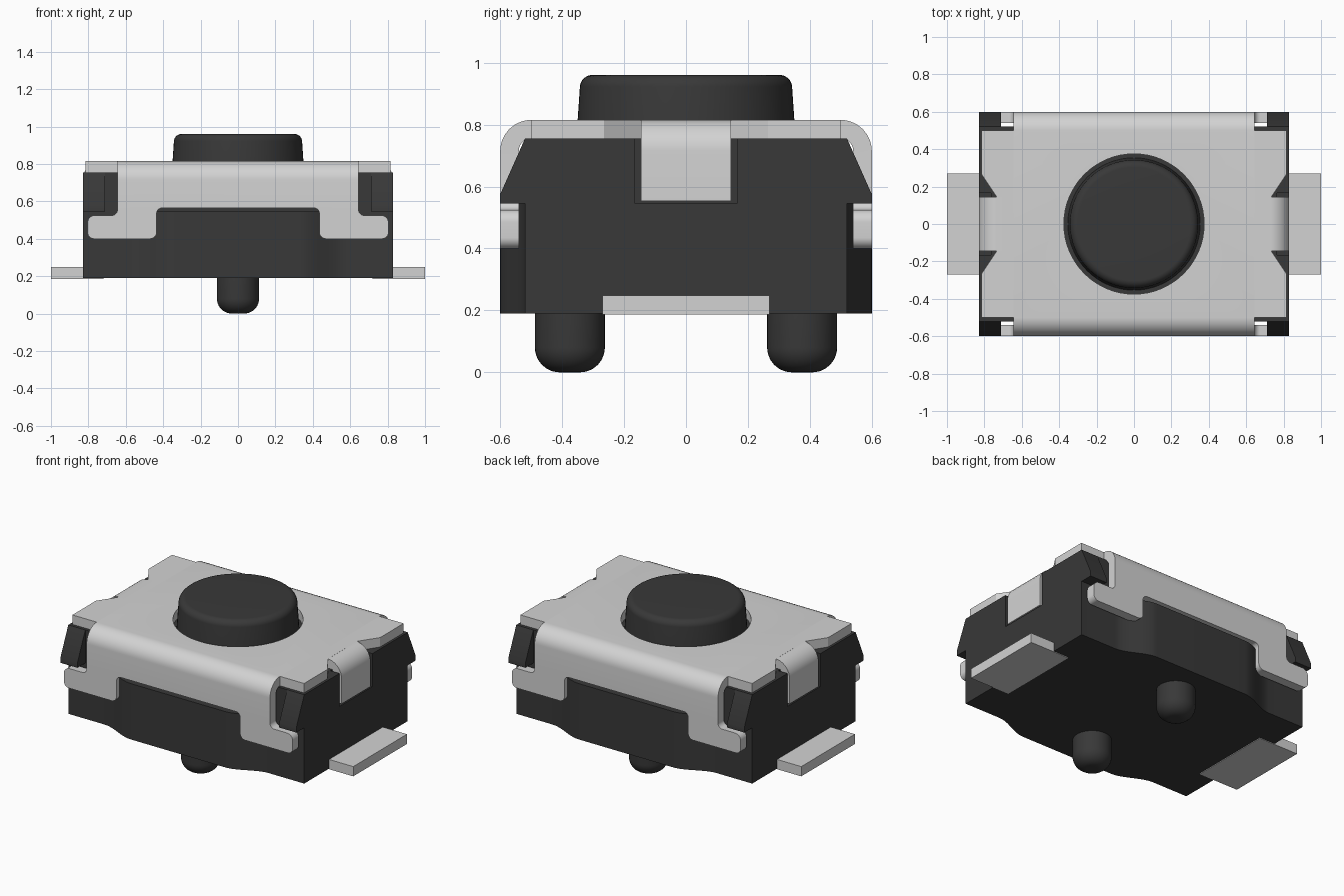
import bpy, bmesh
from math import cos, sin, pi
from mathutils import Vector

cube = bpy.data.objects.get("Cube")
if cube:
    bpy.data.objects.remove(cube, do_unlink=True)


def material(name, value):
    m = bpy.data.materials.new(name)
    m.use_nodes = True
    colour = (value, value, value, 1)
    m.diffuse_color = colour
    m.node_tree.nodes["Principled BSDF"].inputs["Base Color"].default_value = colour
    return m


PLASTIC = material("dark grey plastic", 0.04)
METAL = material("light grey metal", 0.65)


def rounded(points, steps=8):
    """Replace each (a, b, radius) corner by an arc; (a, b) corners stay sharp."""
    out = []
    for i, p in enumerate(points):
        c = Vector(p[:2])
        if len(p) < 3:
            out.append(c)
            continue
        u = (Vector(points[i - 1][:2]) - c).normalized()
        v = (Vector(points[(i + 1) % len(points)][:2]) - c).normalized()
        half = u.angle(v) / 2
        mid = c + (u + v).normalized() * (p[2] / sin(half))
        reach = p[2] * cos(half) / sin(half)
        start = c + u * reach - mid
        end = c + v * reach - mid
        for k in range(steps + 1):
            t = k / steps
            out.append(mid + start.lerp(end, t).normalized() * p[2])
    return out


def finish(name, bm, mat):
    bmesh.ops.recalc_face_normals(bm, faces=bm.faces)
    mesh = bpy.data.meshes.new(name)
    bm.to_mesh(mesh)
    bm.free()
    mesh.materials.append(mat)
    ob = bpy.data.objects.new(name, mesh)
    bpy.context.collection.objects.link(ob)
    return ob


def prism(name, points, axis, lo, hi, mat):
    """Extrude a 2D outline along the given axis."""
    place = {"x": lambda a, b, t: (t, a, b),
             "y": lambda a, b, t: (a, t, b),
             "z": lambda a, b, t: (a, b, t)}[axis]
    bm = bmesh.new()
    pts = rounded(points)
    rings = [[bm.verts.new(place(p[0], p[1], t)) for p in pts] for t in (lo, hi)]
    for ring in rings:
        bm.faces.new(ring)
    for i in range(len(pts)):
        bm.faces.new((rings[0][i - 1], rings[0][i], rings[1][i], rings[1][i - 1]))
    return finish(name, bm, mat)


def lathe(name, points, mat, y=0, segments=64):
    """Turn a radius/height profile around a vertical axis."""
    bm = bmesh.new()
    rings = []
    for r, z in rounded(points):
        rings.append([bm.verts.new((r * cos(2 * pi * k / segments),
                                    y + r * sin(2 * pi * k / segments), z))
                      for k in range(segments)])
    for a, b in zip(rings, rings[1:]):
        for k in range(segments):
            bm.faces.new((a[k - 1], a[k], b[k], b[k - 1]))
    bm.faces.new(rings[0])
    bm.faces.new(rings[-1])
    return finish(name, bm, mat)


def mirrored(points):
    """Close a half outline with its mirror image across the first coordinate."""
    return points + [(-p[0],) + tuple(p[1:]) for p in reversed(points)]


def boolean(ob, cutter, operation):
    mod = ob.modifiers.new(operation, "BOOLEAN")
    mod.operation = operation
    mod.solver = "EXACT"
    mod.object = cutter
    bpy.context.view_layer.objects.active = ob
    bpy.ops.object.modifier_apply(modifier=mod.name)
    bpy.data.objects.remove(cutter, do_unlink=True)


LENGTH, DEPTH, BULGE = 0.83, 0.52, 0.6
BASE, LEDGE, DECK, TOP = 0.19, 0.545, 0.755, 0.815

# Lower body with a smooth bulge along the front and back
edge = [(LENGTH, DEPTH)]
for k in range(17):
    t = k / 16
    edge.append((0.58 - 0.25 * t, DEPTH + (BULGE - DEPTH) * t * t * (3 - 2 * t)))
edge = mirrored(edge)
prism("lower_body", edge + [(x, -y) for x, y in reversed(edge)],
      "z", BASE, LEDGE, PLASTIC)

# Upper body with a recess at each end for the cover tabs
half = [(LENGTH, -DEPTH), (LENGTH, -0.165), (0.765, -0.165),
        (0.765, 0.165), (LENGTH, 0.165), (LENGTH, DEPTH)]
prism("upper_body", mirrored(half), "z", LEDGE, DECK, PLASTIC)

# Tapered corner lugs
for sx, side in ((1, "left"), (-1, "right")):
    for sy, end in ((-1, "front"), (1, "back")):
        prism(f"{end}_{side}_lug",
              [(sy * 0.5, LEDGE), (sy * BULGE, LEDGE), (sy * BULGE, 0.575),
               (sy * DEPTH, DECK), (sy * 0.5, DECK)],
              "x", *sorted((sx * 0.71, sx * LENGTH)), PLASTIC)

# Bent sheet cover trimmed to its footed outline, with a round opening
sheet = [(BULGE, 0.35), (BULGE, TOP, 0.1)]
inner = [(-0.54, 0.35), (-0.54, DECK, 0.04)]
cover = prism("metal_cover", mirrored(sheet) + mirrored(inner), "x", -0.9, 0.9, METAL)
foot = [(0.645, 0.95), (0.645, 0.525, 0.03), (0.805, 0.525, 0.04),
        (0.805, 0.4, 0.035), (0.435, 0.4, 0.035), (0.435, 0.565, 0.03)]
boolean(cover, prism("outline_cutter", mirrored(foot), "y", -1, 1, METAL), "INTERSECT")
boolean(cover, lathe("hole_cutter", [(0.375, 0.6), (0.375, 1)], METAL), "DIFFERENCE")

# Cover ends, bent tabs and solder terminals
for s, side in ((1, "left"), (-1, "right")):
    wing = [(0.645, 0.5), (0.815, 0.5), (0.815, 0.265), (0.735, 0.145)]
    wing += [(x, -y) for x, y in reversed(wing)]
    prism(f"{side}_cover_end", [(s * x, y) for x, y in wing], "z", DECK, TOP, METAL)
    tab = [(0.7, TOP), (LENGTH, TOP, 0.1), (LENGTH, 0.553),
           (0.77, 0.553), (0.77, DECK, 0.04), (0.7, DECK)]
    prism(f"{side}_cover_tab", [(s * p[0],) + p[1:] for p in tab],
          "y", -0.145, 0.145, METAL)
    prism(f"{side}_terminal", [(s * 0.72, -0.27), (s, -0.27), (s, 0.27), (s * 0.72, 0.27)],
          "z", 0.186, 0.248, METAL)

# Push button
lathe("push_button", [(0.355, 0.74), (0.34, 0.96, 0.04), (0.05, 0.96)], PLASTIC)

# Locating pegs
for y, end in ((-0.375, "front"), (0.375, "back")):
    lathe(f"{end}_peg", [(0.03, 0), (0.113, 0, 0.08), (0.113, 0.2)], PLASTIC, y, 40)

# Smooth the rounded surfaces, keep the edges crisp
bpy.ops.object.select_all(action="DESELECT")
for ob in bpy.context.collection.objects:
    if ob.type == "MESH":
        ob.select_set(True)
        bpy.context.view_layer.objects.active = ob
bpy.ops.object.shade_smooth_by_angle(angle=pi / 6)
